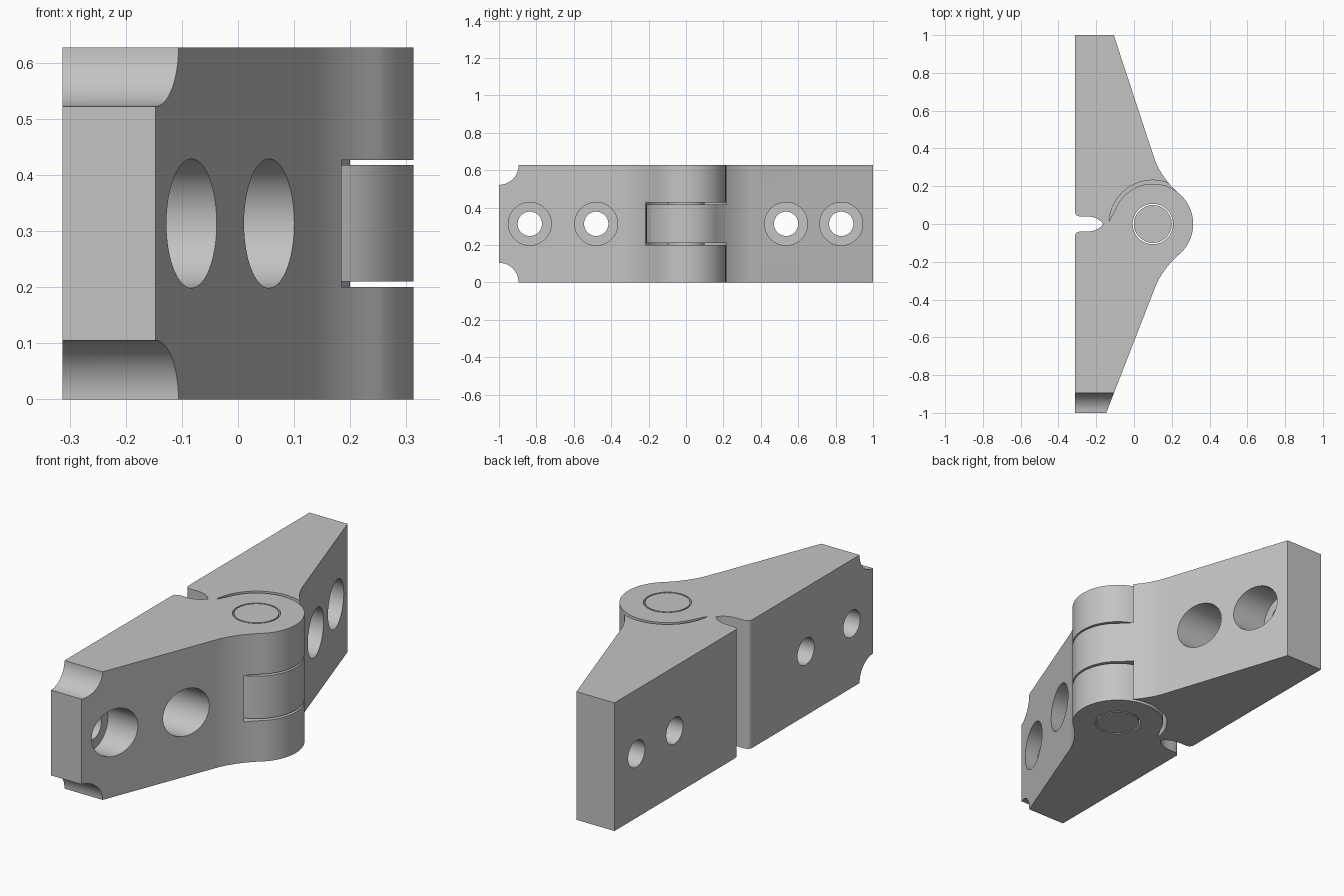
import bpy, bmesh
from math import cos, sin, pi, radians
from mathutils import Matrix, Vector

cube = bpy.data.objects.get("Cube")
if cube:
    bpy.data.objects.remove(cube, do_unlink=True)

HEIGHT = 0.627
MID = HEIGHT / 2
AXIS = 0.1          # x of the pin
KNUCKLE = 0.213     # knuckle radius
POCKET = 0.232      # clearance radius around a knuckle
BACK = -0.313       # flat mounting face

steel = bpy.data.materials.new("grey metal")
steel.use_nodes = True
colour = (0.55, 0.55, 0.55, 1)
steel.diffuse_color = colour
steel.node_tree.nodes["Principled BSDF"].inputs["Base Color"].default_value = colour


def make_object(name, bm):
    bmesh.ops.recalc_face_normals(bm, faces=bm.faces)
    mesh = bpy.data.meshes.new(name)
    bm.to_mesh(mesh)
    bm.free()
    mesh.materials.append(steel)
    obj = bpy.data.objects.new(name, mesh)
    bpy.context.collection.objects.link(obj)
    return obj


def cylinder(name, radius, start, end, axis="Z", sides=96):
    """Cylinder between two points that lie along one axis."""
    start, end = Vector(start), Vector(end)
    turn = Matrix.Rotation(pi / 2, 4, "Y") if axis == "X" else Matrix()
    bm = bmesh.new()
    bmesh.ops.create_cone(bm, cap_ends=True, segments=sides, radius1=radius,
                          radius2=radius, depth=(end - start).length,
                          matrix=Matrix.Translation((start + end) / 2) @ turn)
    return make_object(name, bm)


def upright(radius, low, high):
    return cylinder("cutter", radius, (AXIS, 0, low), (AXIS, 0, high))


def crosswise(radius, y, z, start):
    return cylinder("cutter", radius, (start, y, z), (0.5, y, z), "X")


def bezier(a, b, c, steps=12):
    a, b, c = Vector(a), Vector(b), Vector(c)
    return [a * (1 - t) ** 2 + b * 2 * t * (1 - t) + c * t * t
            for t in (i / steps for i in range(steps + 1))]


def on_knuckle(degrees):
    t = radians(degrees)
    return (AXIS + KNUCKLE * cos(t), KNUCKLE * sin(t))


def leaf(name, end_x, side):
    """Wedge-shaped leaf with a full-height knuckle; side flips it in y."""
    points = [(BACK, -1), (end_x, -1)]
    points += bezier((0.11, -0.34), (0.15, -0.235), on_knuckle(-45))
    points += [on_knuckle(a) for a in range(-42, 151, 3)]
    points += [(-0.112, 0.052), (-0.132, 0.015)]
    # relief groove beside the mounting face
    points += bezier((-0.165, -0.003), (-0.195, -0.04), (-0.25, -0.04))
    points += bezier((-0.28, -0.04), (BACK, -0.04), (BACK, -0.068), 8)
    bm = bmesh.new()
    face = bm.faces.new([bm.verts.new((p[0], p[1] * side, 0)) for p in points])
    extruded = bmesh.ops.extrude_face_region(bm, geom=[face])
    top = [v for v in extruded["geom"] if isinstance(v, bmesh.types.BMVert)]
    bmesh.ops.translate(bm, verts=top, vec=(0, 0, HEIGHT))
    return make_object(name, bm)


def cut(obj, cutters):
    """Subtract the cutters, bake the result and remove them."""
    for cutter in cutters:
        mod = obj.modifiers.new("cut", "BOOLEAN")
        mod.operation = "DIFFERENCE"
        mod.solver = "EXACT"
        mod.object = cutter
        cutter.hide_render = True
    bpy.context.view_layer.update()
    graph = bpy.context.evaluated_depsgraph_get()
    mesh = bpy.data.meshes.new_from_object(obj.evaluated_get(graph))
    obj.modifiers.clear()
    obj.data = mesh
    for cutter in cutters:
        bpy.data.objects.remove(cutter, do_unlink=True)


def screw_holes(positions):
    """Through holes with wide counterbores from the sloped face."""
    cutters = []
    for y in positions:
        cutters += [crosswise(0.065, y, MID, -0.5), crosswise(0.115, y, MID, -0.2)]
    return cutters


# Front leaf: outer knuckles, scooped end corners
front_leaf = leaf("front_leaf", -0.147, 1)
cut(front_leaf, [upright(POCKET, 0.2, 0.427), upright(0.107, -0.2, 0.9)]
    + screw_holes((-0.835, -0.48))
    + [crosswise(0.105, -1, z, -0.5) for z in (0, HEIGHT)])

# Back leaf: single middle knuckle
back_leaf = leaf("back_leaf", -0.107, -1)
cut(back_leaf, [upright(POCKET, -0.2, 0.21), upright(POCKET, 0.418, 0.9),
                upright(0.107, -0.3, 1)]
    + screw_holes((0.535, 0.83)))

# Hinge pin
pin = cylinder("hinge_pin", 0.1, (AXIS, 0, 0), (AXIS, 0, HEIGHT))

# Smooth rounded surfaces, keep edges sharp
bpy.ops.object.select_all(action="DESELECT")
for part in (front_leaf, back_leaf, pin):
    part.select_set(True)
bpy.context.view_layer.objects.active = front_leaf
bpy.ops.object.shade_smooth_by_angle(angle=radians(30))
